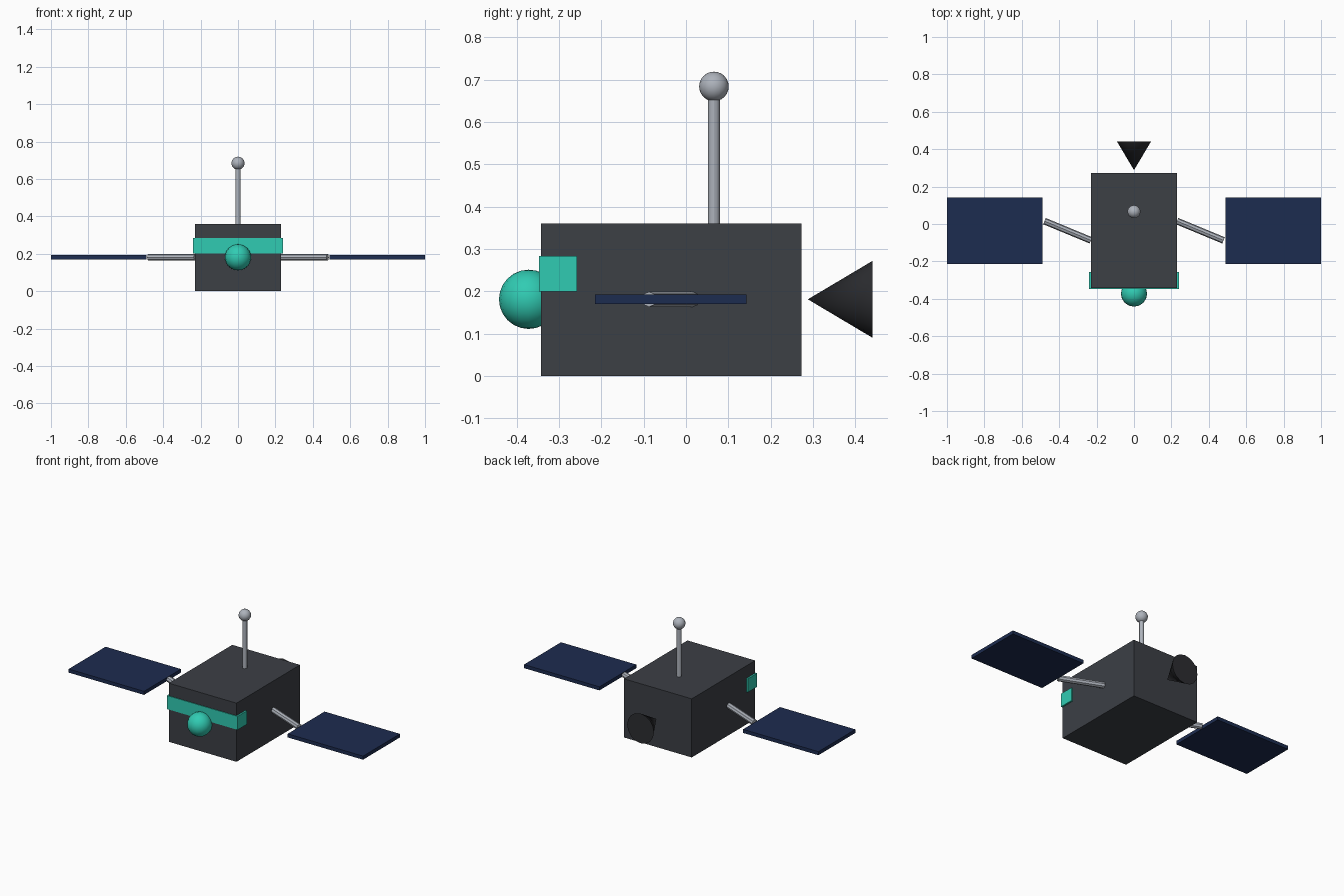
import bpy
from math import pi

if "Cube" in bpy.data.objects:
    bpy.data.objects.remove(bpy.data.objects["Cube"])


def material(name, rgb):
    m = bpy.data.materials.new(name)
    m.diffuse_color = (*rgb, 1)
    m.use_nodes = True
    m.node_tree.nodes["Principled BSDF"].inputs["Base Color"].default_value = m.diffuse_color
    return m


DARK = material("dark_hull", (0.045, 0.05, 0.06))
BLACK = material("nozzle_black", (0.025, 0.026, 0.03))
TEAL = material("teal", (0.03, 0.6, 0.45))
NAVY = material("panel_navy", (0.012, 0.025, 0.08))
METAL = material("metal", (0.42, 0.45, 0.5))


def finish(name, mat, smooth=False):
    ob = bpy.context.object
    ob.name = name
    ob.data.materials.append(mat)
    if smooth:
        bpy.ops.object.shade_smooth_by_angle()
    return ob


def box(name, lo, hi, mat):
    mid = [(a + b) / 2 for a, b in zip(lo, hi)]
    bpy.ops.mesh.primitive_cube_add(size=1, location=mid)
    bpy.context.object.scale = [b - a for a, b in zip(lo, hi)]
    bpy.ops.object.transform_apply(location=False, rotation=False, scale=True)
    return finish(name, mat)


def ball(name, radius, loc, mat):
    bpy.ops.mesh.primitive_uv_sphere_add(segments=16, ring_count=12, radius=radius, location=loc)
    return finish(name, mat, True)


# Hull and the band wrapped around its front
box("hull", (-0.23, -0.343, 0), (0.23, 0.273, 0.36), DARK)
box("front_band", (-0.24, -0.347, 0.2), (0.24, -0.257, 0.283), TEAL)

# Front sensor dome
ball("front_sensor", 0.07, (0, -0.372, 0.181), TEAL)

# Solar wings on both sides: octagonal strut and panel
for side, sx in (("left", -1), ("right", 1)):
    bpy.ops.mesh.primitive_cylinder_add(vertices=8, radius=0.018, depth=0.269,
                                        location=(sx * 0.3545, -0.036, 0.181),
                                        rotation=(0, pi / 2, 0))
    strut = finish(side + "_strut", METAL)
    strut.rotation_euler = (pi / 8, pi / 2, 0)
    xs = sorted((sx * 0.488, sx * 1.0))
    box(side + "_solar_panel", (xs[0], -0.215, 0.17), (xs[1], 0.143, 0.192), NAVY)

# Antenna mast with ball tip
bpy.ops.mesh.primitive_cylinder_add(vertices=12, radius=0.014, depth=0.325,
                                    location=(0, 0.066, 0.5225))
finish("antenna_mast", METAL, True)
ball("antenna_tip", 0.035, (0, 0.066, 0.684), METAL)

# Rear thruster cone, point towards the hull
bpy.ops.mesh.primitive_cone_add(vertices=16, radius1=0.091, radius2=0, depth=0.153,
                                location=(0, 0.3645, 0.181), rotation=(pi / 2, 0, 0))
finish("rear_thruster", BLACK, True)
